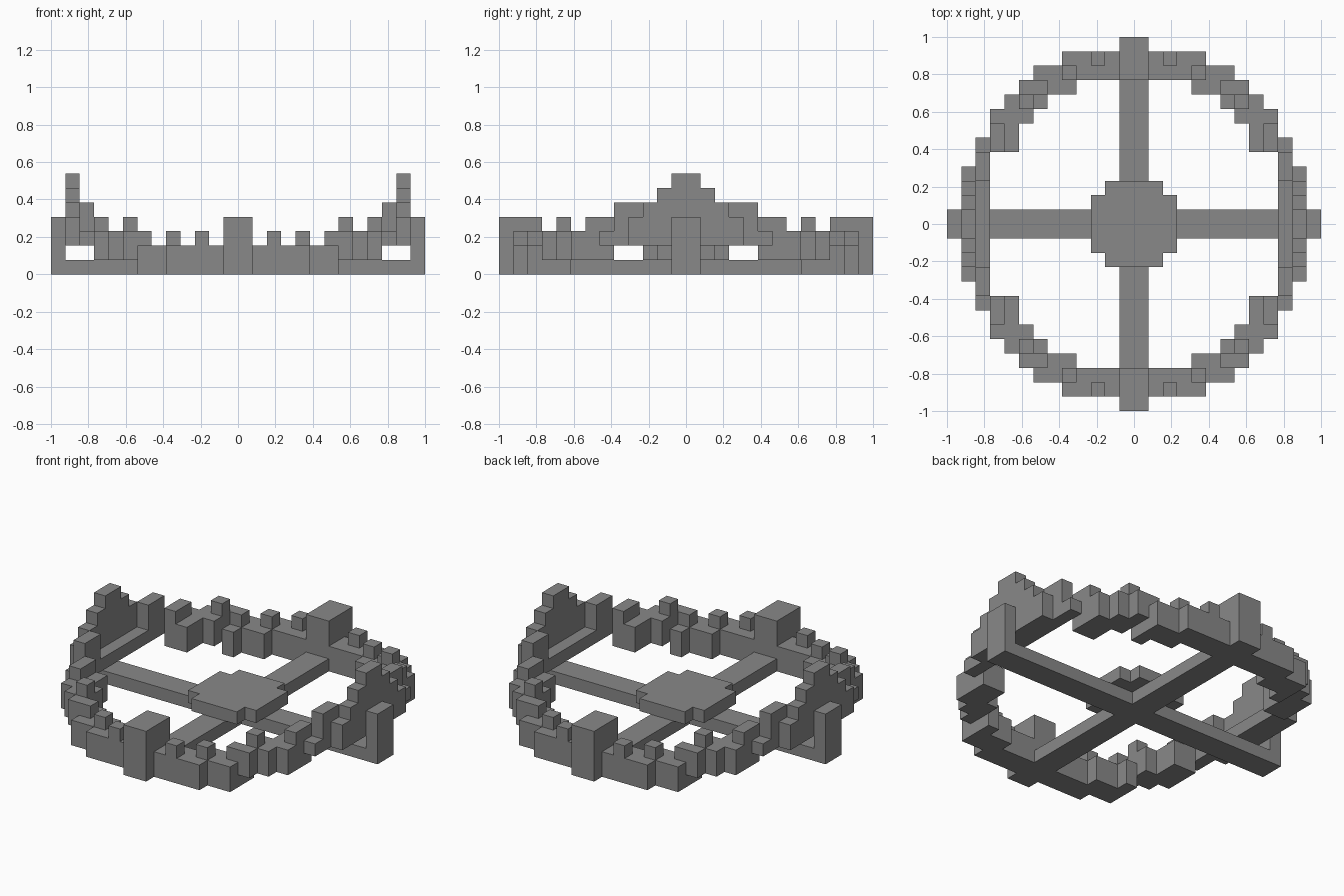
import bpy, bmesh, math
from itertools import product

if "Cube" in bpy.data.objects:
    bpy.data.objects.remove(bpy.data.objects["Cube"])

U = 2 / 26  # size of one cube

grey = bpy.data.materials.new("grey")
grey.diffuse_color = (0.25, 0.25, 0.25, 1)
grey.use_nodes = True
grey.node_tree.nodes["Principled BSDF"].inputs["Base Color"].default_value = grey.diffuse_color

# Boxes in cube units for one quadrant: x0, x1, y0, y1, z0, z1 (mirrored in x and y)
PARTS = {
    "cross_bars": [(0, 13, 0, 1, 0, 1), (0, 1, 0, 13, 0, 1)],
    "hub": [(0, 3, 0, 2, 1, 2), (0, 2, 0, 3, 1, 2)],
    "side_posts": [(12, 13, 0, 1, 1, 4)],
    "end_posts": [(0, 1, 10, 13, 1, 4)],
    # front and back arcs of the ring
    "end_arcs": [(1, 5, 10, 12, 0, 2), (4, 7, 9, 11, 0, 2), (6, 7, 8, 9, 0, 2),
                 (2, 3, 11, 12, 2, 3), (4, 5, 10, 11, 2, 3), (6, 7, 9, 10, 2, 3)],
    # stepped diagonal arcs
    "diagonal_arcs": [(7, 8, 8, 10, 1, 3), (7, 9, 7, 9, 1, 3), (8, 10, 5, 8, 1, 3),
                      (7, 8, 8, 9, 3, 4), (9, 10, 5, 7, 3, 4)],
    # raised side walls with a stepped peak
    "side_walls": [(10, 11, 0, 6, 2, 3), (10, 11, 3, 5, 3, 5), (11, 12, 0, 4, 2, 4),
                   (11, 12, 0, 3, 4, 5), (11, 12, 0, 2, 5, 6), (11, 12, 0, 1, 6, 7)],
}


def cells_of(boxes):
    """Fill the boxes with cubes and mirror them into all four quadrants."""
    cells = set()
    for x0, x1, y0, y1, z0, z1 in boxes:
        for x, y, z in product(range(x0, x1), range(y0, y1), range(z0, z1)):
            cells |= {(a, b, z) for a in (x, -1 - x) for b in (y, -1 - y)}
    return cells


def build(name, cells, solid):
    """Make the outer skin of a set of cubes, with flat areas merged."""
    bm = bmesh.new()
    for c in cells:
        for axis, side in product(range(3), (0, 1)):
            n = list(c)
            n[axis] += 2 * side - 1
            if tuple(n) in solid:
                continue
            corners = []
            for s, t in ((0, 0), (1, 0), (1, 1), (0, 1)):
                p = list(c)
                p[axis] += side
                p[(axis + 1) % 3] += s
                p[(axis + 2) % 3] += t
                corners.append(bm.verts.new([v * U for v in p]))
            bm.faces.new(corners if side else corners[::-1])
    bmesh.ops.remove_doubles(bm, verts=bm.verts, dist=U / 100)
    bmesh.ops.dissolve_limit(bm, angle_limit=math.radians(1),
                             verts=bm.verts, edges=bm.edges)
    mesh = bpy.data.meshes.new(name)
    bm.to_mesh(mesh)
    bm.free()
    mesh.materials.append(grey)
    bpy.context.collection.objects.link(bpy.data.objects.new(name, mesh))


filled = {name: cells_of(boxes) for name, boxes in PARTS.items()}
solid = set().union(*filled.values())
for name, cells in filled.items():
    build(name, cells, solid)
